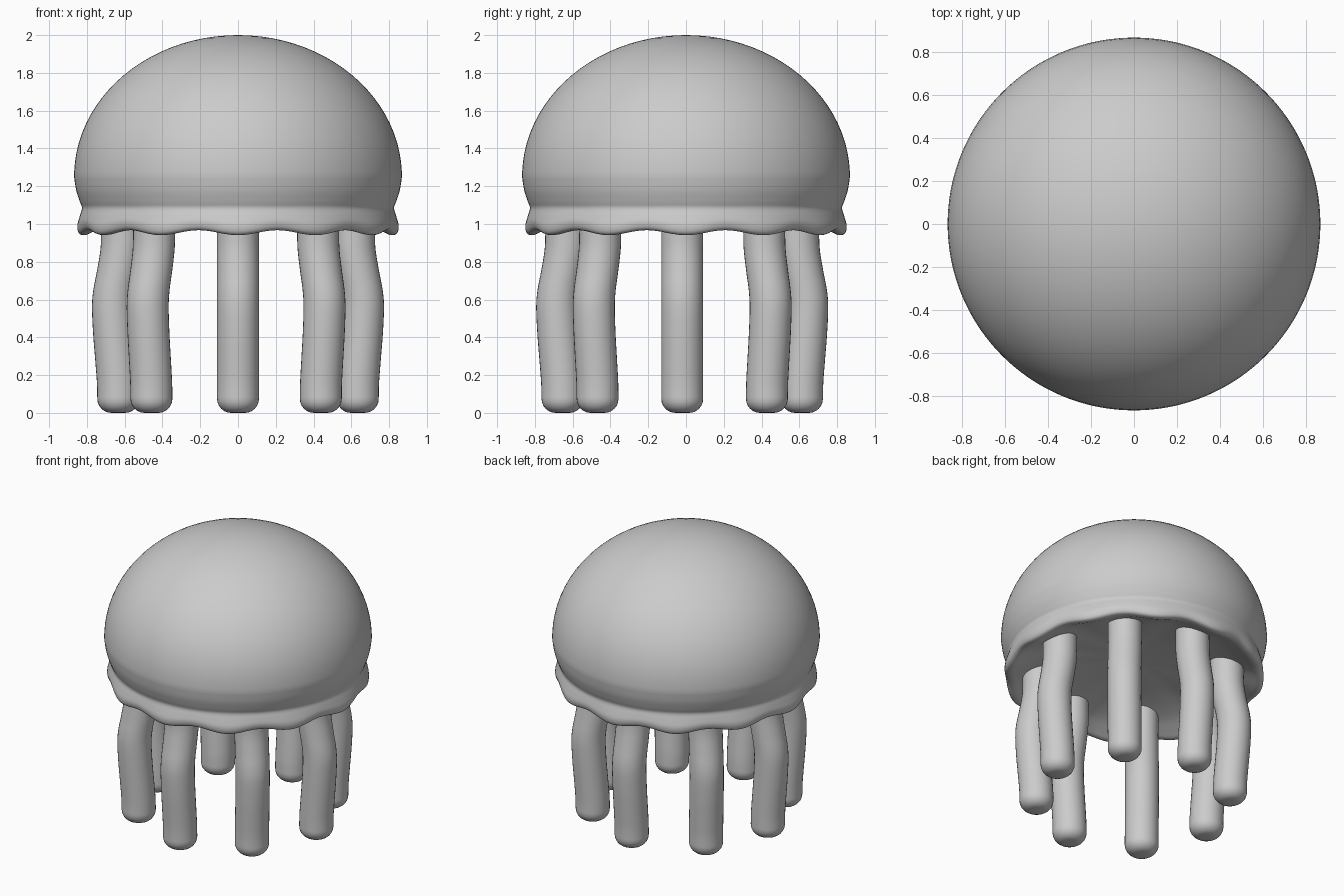
import bpy, bmesh
from math import sin, cos, pi, radians

if "Cube" in bpy.data.objects:
    bpy.data.objects.remove(bpy.data.objects["Cube"])


def loft(name, rings, start=None, end=None):
    """Skin a list of equal-length rings, closed by a pole point at each end."""
    bm = bmesh.new()
    vr = [[bm.verts.new(p) for p in ring] for ring in rings]
    n = len(vr[0])
    for a, b in zip(vr, vr[1:]):
        for i in range(n):
            j = (i + 1) % n
            bm.faces.new((a[i], a[j], b[j], b[i]))
    for ring, pole in ((vr[0], start), (vr[-1], end)):
        v = bm.verts.new(pole)
        for i in range(n):
            bm.faces.new((ring[i], ring[(i + 1) % n], v))
    bmesh.ops.recalc_face_normals(bm, faces=bm.faces)
    mesh = bpy.data.meshes.new(name)
    bm.to_mesh(mesh)
    bm.free()
    for p in mesh.polygons:
        p.use_smooth = True
    obj = bpy.data.objects.new(name, mesh)
    bpy.context.collection.objects.link(obj)
    return obj


def smooth_path(pts, steps=5):
    """Catmull-Rom curve through 2D points."""
    p = [pts[0]] + pts + [pts[-1]]
    out = []
    for i in range(1, len(p) - 2):
        for s in range(steps):
            t = s / steps
            out.append(tuple(0.5 * (2 * b + (c - a) * t
                                    + (2 * a - 5 * b + 4 * c - d) * t * t
                                    + (3 * b - a - 3 * c + d) * t ** 3)
                             for a, b, c, d in zip(p[i - 1], p[i], p[i + 1], p[i + 2])))
    return out + [pts[-1]]


# Bell: elliptical dome, pinched waist, ruffled rim, shallow hollow underside
SEG = 144
dome = [(0.868 * sin(radians(a)), 1.25 + 0.75 * cos(radians(a)), 0) for a in range(4, 91, 4)]
lower = smooth_path([(0.868, 1.25, 0), (0.857, 1.18, 0), (0.838, 1.12, 0), (0.826, 1.085, 0.05),
                     (0.836, 1.045, 0.4), (0.846, 1.0, 0.8), (0.835, 0.962, 1),
                     (0.80, 0.955, 1), (0.75, 0.975, 0.8), (0.65, 1.015, 0.5),
                     (0.5, 1.05, 0.3), (0.3, 1.08, 0.1), (0.1, 1.095, 0)], 4)
rings = []
for r, z, w in dome + lower:
    ring = []
    for i in range(SEG):
        a = 2 * pi * i / SEG
        wave = w * cos(12 * a)
        rr = r + 0.006 * wave
        ring.append((rr * cos(a), rr * sin(a), z - 0.013 * wave))
    rings.append(ring)
loft("bell", rings, (0, 0, 2.0), (0, 0, 1.1))

# Tentacles: eight swaying tubes with rounded tips, bending outward
RAD, TIP = 0.111, 0.075
path = smooth_path([(0.614, 1.12), (0.614, 0.95), (0.618, 0.86), (0.636, 0.75), (0.655, 0.65),
                    (0.662, 0.56), (0.656, 0.42), (0.645, 0.28), (0.636, 0.16), (0.634, TIP)])
tube = [(d, z, RAD) for d, z in path]
for k in range(1, 7):
    t = radians(15 * k)
    tube.append((0.634, TIP * (1 - sin(t)), RAD - TIP * (1 - cos(t))))

for k in range(8):
    a = k * pi / 4
    ox, oy = (-0.01 if k % 2 else 0.0), -0.02
    rings = []
    for d, z, r in tube:
        cx, cy = d * cos(a) + ox, d * sin(a) + oy
        rings.append([(cx + r * cos(2 * pi * i / 32), cy + r * sin(2 * pi * i / 32), z)
                      for i in range(32)])
    top = (tube[0][0] * cos(a) + ox, tube[0][0] * sin(a) + oy, 1.12)
    bottom = (0.634 * cos(a) + ox, 0.634 * sin(a) + oy, 0)
    loft(f"tentacle_{k + 1}", rings, top, bottom)
